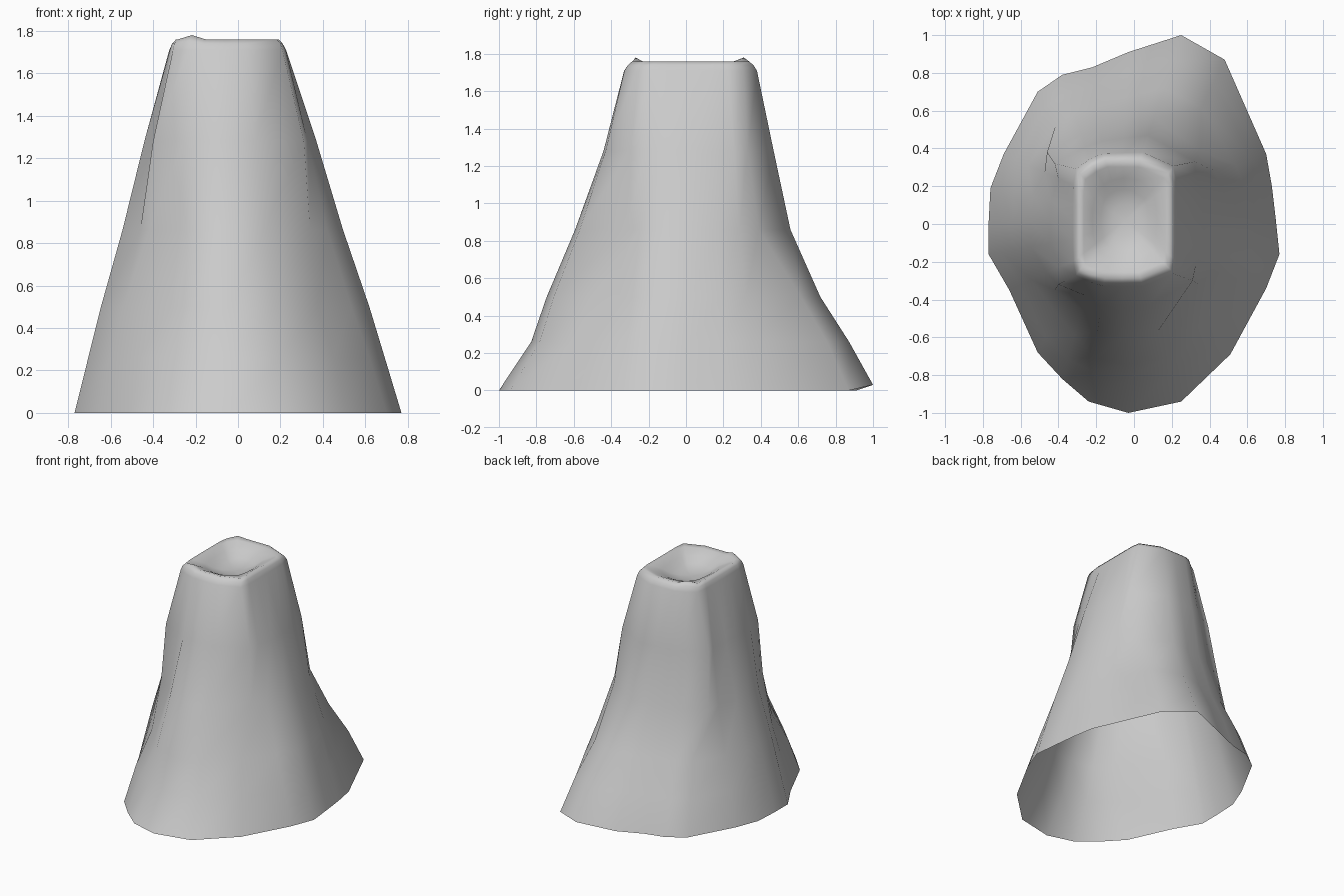
import bpy, bmesh

if "Cube" in bpy.data.objects:
    bpy.data.objects.remove(bpy.data.objects["Cube"])

# base outline and matching rim outline, counter-clockwise from the right side
BASE = [(.77, -.16), (.75, .03), (.73, .20), (.70, .37), (.48, .87), (.25, 1.0),
        (-.03, .91), (-.22, .83), (-.38, .79), (-.51, .70), (-.69, .37), (-.76, .19),
        (-.77, 0), (-.77, -.16), (-.66, -.35), (-.51, -.68), (-.38, -.82), (-.24, -.94),
        (-.03, -1.0), (.25, -.94), (.51, -.69), (.70, -.34)]
RIM = [(.21, -.10), (.21, .03), (.21, .14), (.21, .22), (.20, .29), (.04, .36),
       (-.06, .36), (-.16, .36), (-.23, .33), (-.30, .28), (-.31, .20), (-.31, .10),
       (-.31, .02), (-.31, -.08), (-.31, -.19), (-.30, -.26), (-.23, -.29), (-.16, -.31),
       (-.06, -.31), (.04, -.31), (.20, -.25), (.21, -.18)]
N = len(BASE)
CX, CY = -.05, .02

# slope steps: height, pull towards the rim on the two sides / back and corners / front
STEPS = [(0, 0, 0, 0), (.26, .14, .20, .25), (.50, .27, .44, .37),
         (.86, .49, .69, .59), (1.28, .715, .83, .81), (1.71, .97, .97, .97)]
SIDES = {0, 1, 2, 11, 12, 13}
HALF = {3, 10, 14, 21}
FRONT = {17, 18, 19}
# the four corner ribs are pinched in halfway up
PINCH = {.50: {15: (-.43, -.45)},
         .86: {4: (.35, .39), 9: (-.46, .38), 15: (-.42, -.35), 20: (.34, -.32)},
         1.28: {4: (.32, .33), 9: (-.42, .32), 15: (-.40, -.32), 20: (.31, -.30)}}


def slope_ring(step):
    z, side, corner, front = step
    ring = []
    for i, (b, r) in enumerate(zip(BASE, RIM)):
        w = corner
        if i in SIDES:
            w = side
        elif i in HALF:
            w = side * .6 + corner * .4
        elif i in FRONT:
            w = front
        lift = .03 if z == 0 and i == 5 else 0
        x, y = (b[k] + (r[k] - b[k]) * w for k in (0, 1))
        x, y = PINCH.get(z, {}).get(i, (x, y))
        ring.append((x, y, z + lift))
    return ring


def crater_ring(scale, z, bump):
    # the two left corners of the lip stand a little higher
    return [(CX + (x - CX) * scale, CY + (y - CY) * scale,
             z + (bump if i in (8, 16) else 0)) for i, (x, y) in enumerate(RIM)]


def bowl_ring(scale, z):
    # crater floor, rounder than the lip
    ring = []
    for x, y in RIM:
        dx, dy = (x - CX) / .26, (y - CY) / .335
        k = scale / (dx * dx + dy * dy) ** .3
        ring.append((CX + dx * .26 * k, CY + dy * .335 * k, z))
    return ring


rings = [slope_ring(s) for s in STEPS]
rings += [crater_ring(s, z, b) for s, z, b in
          [(1.0, 1.74, .015), (.93, 1.76, .02), (.83, 1.752, .01)]]
rings += [bowl_ring(s, z) for s, z in [(.66, 1.725), (.48, 1.69), (.25, 1.67)]]

# mountain cone, open underneath, with crater
bm = bmesh.new()
loops = [[bm.verts.new(p) for p in ring] for ring in rings]
for a, b in zip(loops, loops[1:]):
    for i in range(N):
        j = (i + 1) % N
        bm.faces.new((a[i], a[j], b[j], b[i]))
floor = bm.verts.new((CX, CY, 1.665))
for i in range(N):
    bm.faces.new((loops[-1][i], loops[-1][(i + 1) % N], floor))
for f in bm.faces:
    f.smooth = True
mesh = bpy.data.meshes.new("volcano_cone")
bm.to_mesh(mesh)
bm.free()
bpy.context.collection.objects.link(bpy.data.objects.new("volcano_cone", mesh))
